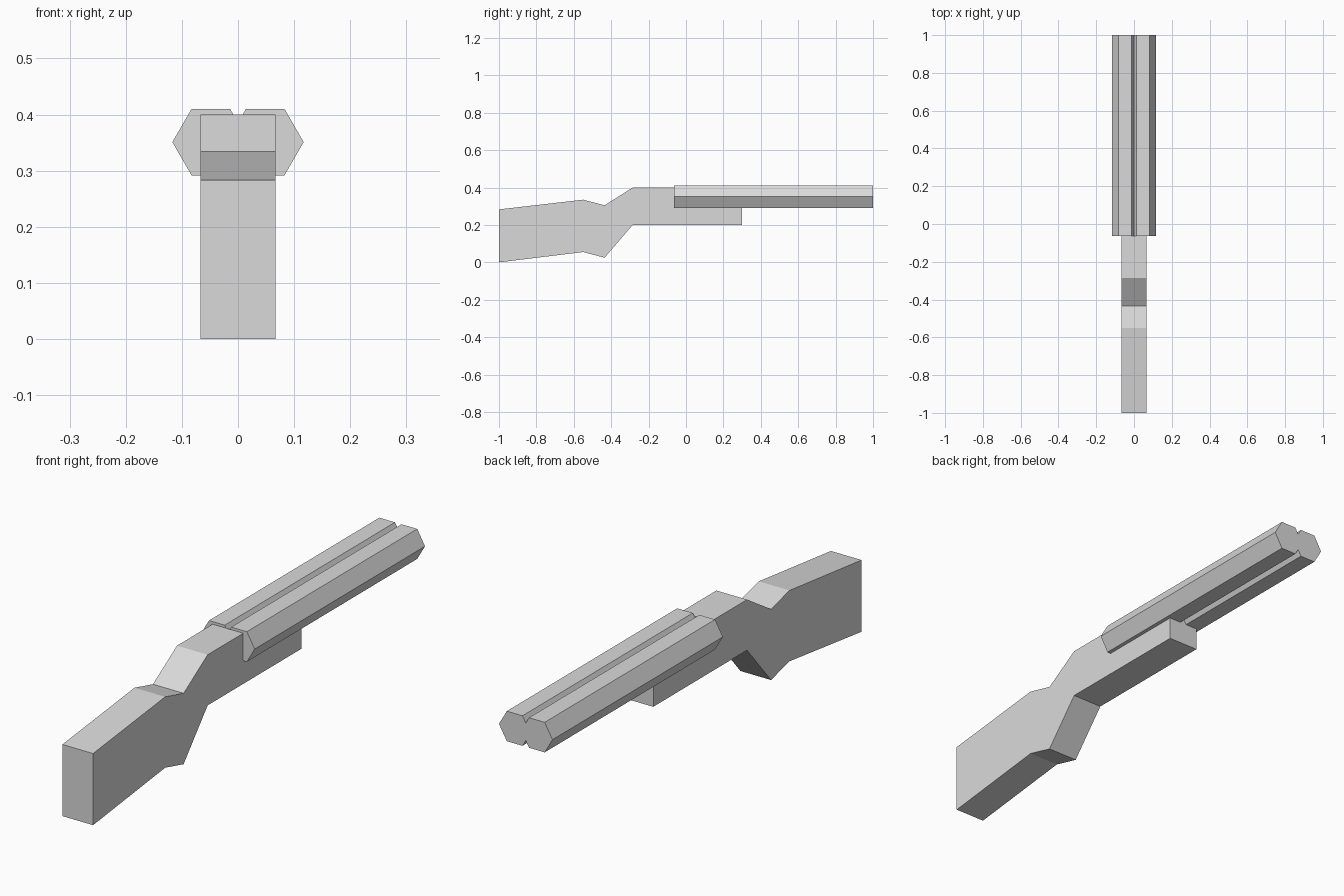
import bpy, bmesh, math
from mathutils import Vector

cube = bpy.data.objects.get("Cube")
if cube:
    bpy.data.objects.remove(cube, do_unlink=True)

# Single plain grey
grey = bpy.data.materials.new("plain grey")
grey.use_nodes = True
grey.diffuse_color = (0.7, 0.7, 0.7, 1)
grey.node_tree.nodes["Principled BSDF"].inputs["Base Color"].default_value = (0.7, 0.7, 0.7, 1)


def prism(name, outline, sweep):
    """Flat outline swept along a vector into a closed solid."""
    bm = bmesh.new()
    face = bm.faces.new([bm.verts.new(p) for p in outline])
    swept = bmesh.ops.extrude_face_region(bm, geom=[face], use_keep_orig=True)
    moved = [g for g in swept["geom"] if isinstance(g, bmesh.types.BMVert)]
    bmesh.ops.translate(bm, verts=moved, vec=Vector(sweep))
    bmesh.ops.recalc_face_normals(bm, faces=bm.faces[:])
    mesh = bpy.data.meshes.new(name)
    bm.to_mesh(mesh)
    bm.free()
    mesh.materials.append(grey)
    obj = bpy.data.objects.new(name, mesh)
    bpy.context.collection.objects.link(obj)
    return obj


BARREL_BACK, BARREL_FRONT = -0.063, 1.0
BARREL_Z, BARREL_R, BARREL_X = 0.351, 0.0685, 0.0485
HALF_WIDTH = 0.067

# Stock: side profile (y, z), stepped down under the barrels
profile = [
    (-1, 0), (-0.55, 0.055), (-0.435, 0.025), (-0.285, 0.2), (0.3, 0.2),
    (0.3, BARREL_Z), (BARREL_BACK, BARREL_Z), (BARREL_BACK, 0.4),
    (-0.285, 0.4), (-0.435, 0.305), (-0.55, 0.335), (-1, 0.283),
]
prism("stock", [(-HALF_WIDTH, y, z) for y, z in profile], (2 * HALF_WIDTH, 0, 0))

# Pair of six-sided barrels that run into each other
for side, name in ((1, "left_barrel"), (-1, "right_barrel")):
    corners = [i * math.tau / 6 for i in range(6)]
    hexagon = [(side * BARREL_X + BARREL_R * math.cos(a), BARREL_BACK,
                BARREL_Z + BARREL_R * math.sin(a)) for a in corners]
    prism(name, hexagon, (0, BARREL_FRONT - BARREL_BACK, 0))
